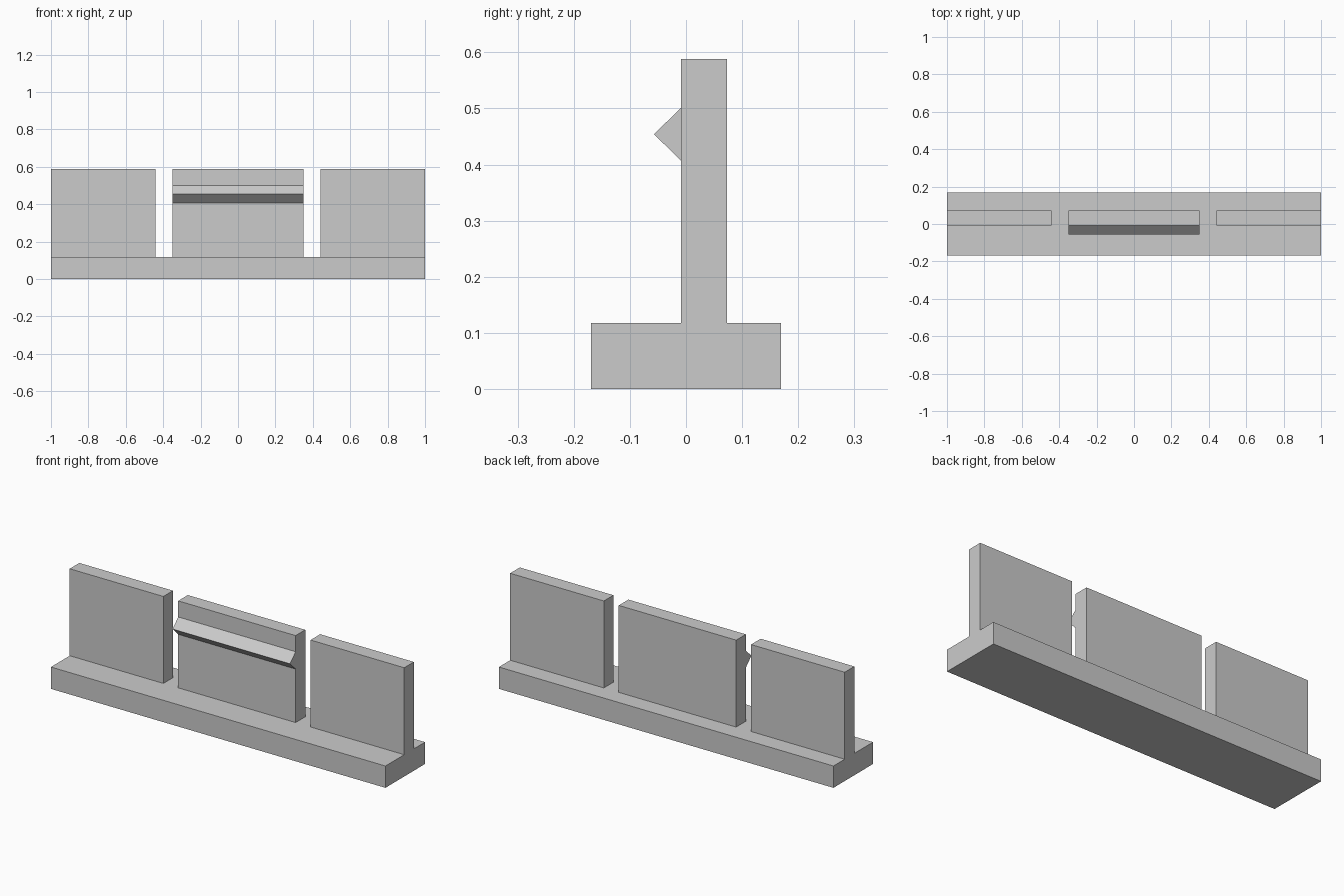
import bpy
import bmesh

cube = bpy.data.objects.get("Cube")
if cube:
    bpy.data.objects.remove(cube, do_unlink=True)

grey = bpy.data.materials.new("light grey")
grey.use_nodes = True
colour = (0.6, 0.6, 0.6, 1)
grey.diffuse_color = colour
grey.node_tree.nodes["Principled BSDF"].inputs["Base Color"].default_value = colour


def extrude_x(name, profile, x0, x1):
    """Extrude a closed (y, z) profile along x."""
    bm = bmesh.new()
    face = bm.faces.new([bm.verts.new((x0, y, z)) for y, z in profile])
    result = bmesh.ops.extrude_face_region(bm, geom=[face])
    moved = [v for v in result["geom"] if isinstance(v, bmesh.types.BMVert)]
    bmesh.ops.translate(bm, verts=moved, vec=(x1 - x0, 0, 0))
    bmesh.ops.recalc_face_normals(bm, faces=bm.faces)
    mesh = bpy.data.meshes.new(name)
    bm.to_mesh(mesh)
    bm.free()
    mesh.materials.append(grey)
    obj = bpy.data.objects.new(name, mesh)
    bpy.context.collection.objects.link(obj)
    return obj


def rect(y0, y1, z0, z1):
    return [(y0, z0), (y1, z0), (y1, z1), (y0, z1)]


BASE_TOP, TOP = 0.118, 0.588
FRONT, BACK = -0.009, 0.073
HALF_TAB = 0.351

# Base bar
extrude_x("base", rect(-0.169, 0.169, 0, BASE_TOP), -1, 1)

# Upright side panels
wall = rect(FRONT, BACK, BASE_TOP, TOP)
extrude_x("right_panel", wall, -1, -0.44)
extrude_x("left_panel", wall, 0.44, 1)

# Middle clip tab with its triangular catch in one profile
clip = [(FRONT, BASE_TOP), (BACK, BASE_TOP), (BACK, TOP), (FRONT, TOP),
        (FRONT, 0.501), (-0.057, 0.454), (FRONT, 0.407)]
extrude_x("clip_tab", clip, -HALF_TAB, HALF_TAB)
